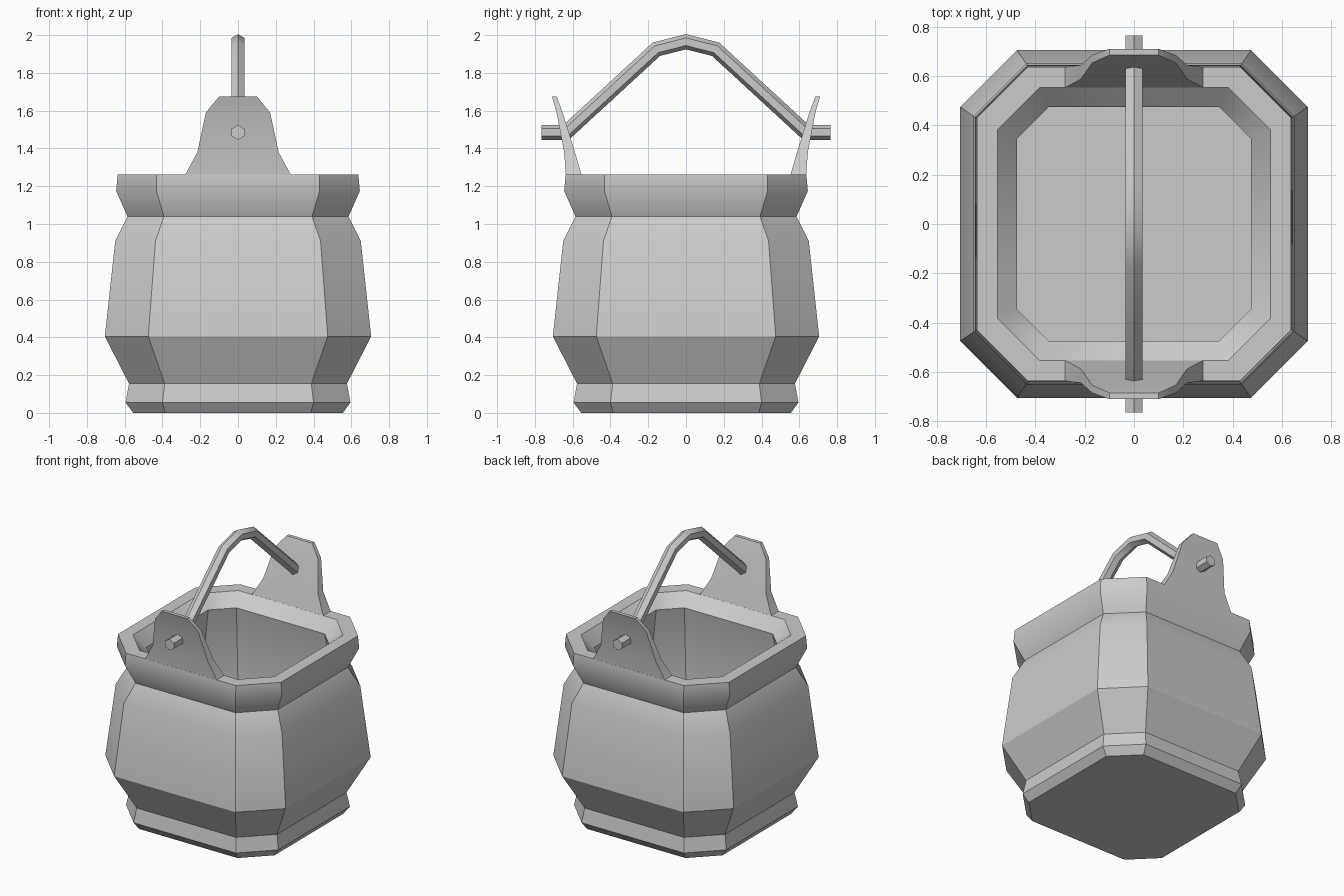
import bpy, bmesh, math
from mathutils import Vector

if "Cube" in bpy.data.objects:
    bpy.data.objects.remove(bpy.data.objects["Cube"])


def finish(bm, name, angle):
    bmesh.ops.recalc_face_normals(bm, faces=bm.faces[:])
    mesh = bpy.data.meshes.new(name)
    bm.to_mesh(mesh)
    bm.free()
    obj = bpy.data.objects.new(name, mesh)
    bpy.context.collection.objects.link(obj)
    bpy.ops.object.select_all(action='DESELECT')
    obj.select_set(True)
    bpy.context.view_layer.objects.active = obj
    bpy.ops.object.shade_smooth_by_angle(angle=math.radians(angle))
    return obj


def loft(name, rings, angle):
    """Skin a list of equal-length point rings and cap both ends."""
    bm = bmesh.new()
    loops = [[bm.verts.new(p) for p in ring] for ring in rings]
    n = len(loops[0])
    for lo, hi in zip(loops, loops[1:]):
        for i in range(n):
            j = (i + 1) % n
            bm.faces.new((lo[i], lo[j], hi[j], hi[i]))
    bm.faces.new(loops[0])
    bm.faces.new(loops[-1])
    return finish(bm, name, angle)


def octagon(a, b, z):
    """Chamfered square: half width a, half length of flat side b."""
    return [(a, -b, z), (a, b, z), (b, a, z), (-b, a, z),
            (-a, b, z), (-a, -b, z), (-b, -a, z), (b, -a, z)]


# Pot body: up the outside, over the rim, down the inside to the floor
profile = [(0.555, 0.385, 0), (0.595, 0.40, 0.055), (0.577, 0.388, 0.155),
           (0.705, 0.475, 0.405), (0.65, 0.437, 0.91), (0.585, 0.392, 1.04),
           (0.645, 0.432, 1.175), (0.637, 0.43, 1.262),
           (0.553, 0.383, 1.262), (0.475, 0.345, 1.18),
           (0.59, 0.41, 0.42), (0.48, 0.34, 0.12)]
loft("pot_body", [octagon(*p) for p in profile], 33)

# Handle lugs: (half width, outer y, inner y, z) for each level
levels = [(0.28, 0.636, 0.553, 1.26), (0.215, 0.645, 0.588, 1.38),
          (0.17, 0.685, 0.653, 1.59), (0.10, 0.71, 0.685, 1.675)]
for side, label in ((-1, "front_lug"), (1, "back_lug")):
    loft(label, [[(-w, side * yo, z), (w, side * yo, z),
                  (w, side * yi, z), (-w, side * yi, z)]
                 for w, yo, yi, z in levels], 33)

# Bail handle: hexagonal bar swept with mitred corners
half = [(-0.765, 1.485), (-0.635, 1.485), (-0.157, 1.925)]
path = [Vector(p) for p in half + [(0, 1.965)] + [(-y, z) for y, z in half[::-1]]]
rings = []
for i, p in enumerate(path):
    t_in = (p - path[max(i - 1, 0)]) if i else path[1] - p
    t_out = (path[i + 1] - p) if i < len(path) - 1 else t_in
    t_in, t_out = t_in.normalized(), t_out.normalized()
    t = (t_in + t_out).normalized()
    normal = Vector((-t.y, t.x)) / t.dot(t_in)
    ring = []
    for k in range(6):
        ang = math.radians(30 + 60 * k)
        q = p + normal * 0.039 * math.sin(ang)
        ring.append((0.039 * math.cos(ang), q.x, q.y))
    rings.append(ring)
loft("bail_handle", rings, 25)
